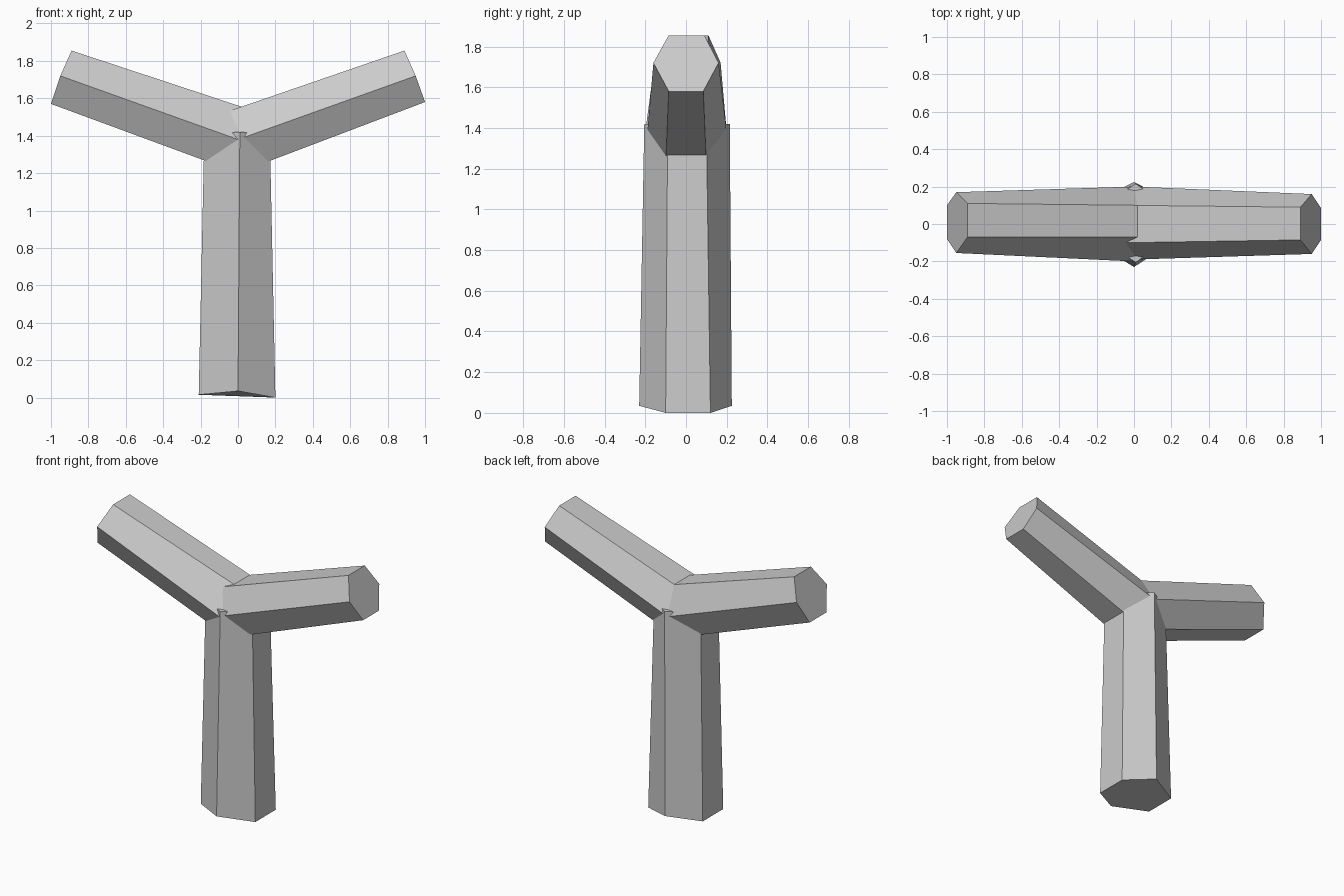
import bpy
import bmesh

cube = bpy.data.objects.get("Cube")
if cube:
    bpy.data.objects.remove(cube)

grey = bpy.data.materials.new("plain grey")
grey.use_nodes = True
colour = (0.6, 0.6, 0.6, 1)
grey.diffuse_color = colour
grey.node_tree.nodes["Principled BSDF"].inputs["Base Color"].default_value = colour


def hexagon(bm, pairs):
    """Six corners from three pairs, each given as x, z, front y, back y."""
    front = [bm.verts.new((x, y0, z)) for x, z, y0, y1 in pairs]
    back = [bm.verts.new((x, y1, z)) for x, z, y0, y1 in pairs]
    return front + back[::-1]


def tapered_prism(name, start, end):
    bm = bmesh.new()
    a, b = hexagon(bm, start), hexagon(bm, end)
    bm.faces.new(a)
    bm.faces.new(b)
    for i in range(6):
        j = (i + 1) % 6
        bm.faces.new((a[i], a[j], b[j], b[i]))
    bmesh.ops.recalc_face_normals(bm, faces=bm.faces)
    mesh = bpy.data.meshes.new(name)
    bm.to_mesh(mesh)
    bm.free()
    mesh.materials.append(grey)
    obj = bpy.data.objects.new(name, mesh)
    bpy.context.collection.objects.link(obj)


# Upright trunk, with one corner to the front and one to the back
tapered_prism(
    "trunk",
    [(-0.21, 0.015, -0.1, 0.12), (0, 0.035, -0.23, 0.225), (0.2, 0.0, -0.1, 0.12)],
    [(-0.18, 1.41, -0.09, 0.1), (0.01, 1.42, -0.205, 0.215), (0.17, 1.41, -0.09, 0.1)],
)

# Two rising branches, listed top, middle and bottom
tapered_prism(
    "left_branch",
    [(-0.04, 1.535, -0.1, 0.1), (0, 1.38, -0.19, 0.2), (0.05, 1.22, -0.1, 0.1)],
    [(0.89, 1.855, -0.085, 0.09), (0.95, 1.72, -0.16, 0.16), (1, 1.58, -0.085, 0.085)],
)
tapered_prism(
    "right_branch",
    [(0.02, 1.555, -0.07, 0.1), (0, 1.38, -0.2, 0.2), (-0.05, 1.22, -0.1, 0.1)],
    [(-0.89, 1.855, -0.07, 0.11), (-0.95, 1.72, -0.155, 0.17), (-1, 1.57, -0.08, 0.1)],
)
